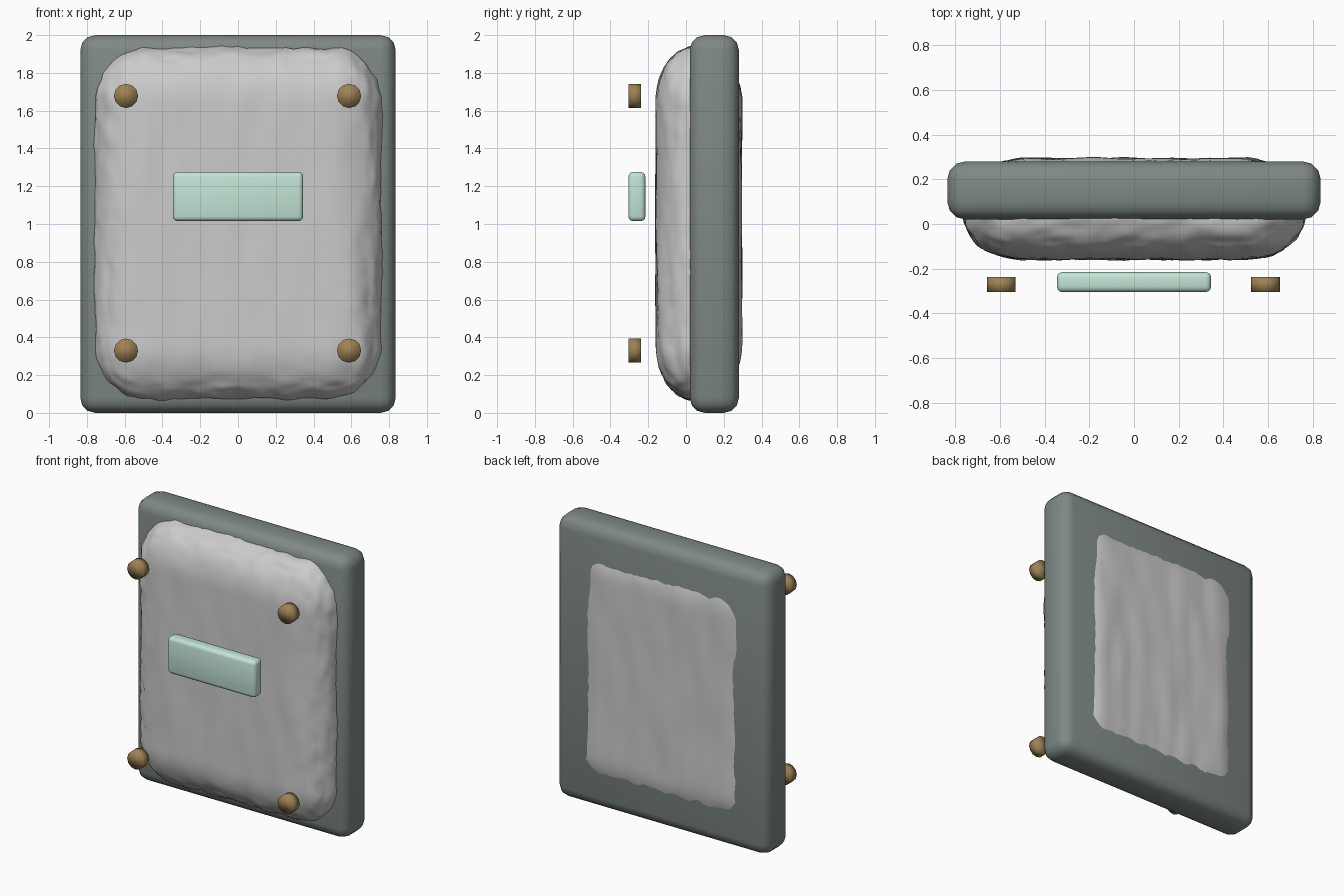
import bpy, bmesh
from mathutils import Vector, noise
from math import pi

if "Cube" in bpy.data.objects:
    bpy.data.objects.remove(bpy.data.objects["Cube"])


def material(name, rgb):
    m = bpy.data.materials.new(name)
    m.diffuse_color = (*rgb, 1)
    m.use_nodes = True
    m.node_tree.nodes["Principled BSDF"].inputs["Base Color"].default_value = m.diffuse_color
    return m


def rounded_box(name, lo, hi, bevel, segments, mat):
    lo, hi = Vector(lo), Vector(hi)
    bpy.ops.mesh.primitive_cube_add(size=1, location=(lo + hi) / 2)
    ob = bpy.context.object
    ob.name = name
    ob.scale = hi - lo
    bpy.ops.object.transform_apply(location=False, rotation=False, scale=True)
    mod = ob.modifiers.new("Bevel", "BEVEL")
    mod.width, mod.segments = bevel, segments
    bpy.ops.object.modifier_apply(modifier=mod.name)
    bpy.ops.object.shade_smooth_by_angle()
    ob.data.materials.append(mat)
    return ob


slate = material("slate", (0.21, 0.25, 0.235))
mint = material("mint", (0.55, 0.78, 0.67))
bronze = material("bronze", (0.34, 0.22, 0.09))

# Backing slab and name panel
rounded_box("back_slab", (-0.835, 0.02, 0), (0.835, 0.28, 2), 0.08, 3, slate)
rounded_box("front_panel", (-0.345, -0.305, 1.015), (0.345, -0.215, 1.275),
            0.025, 3, mint)

# Weathered stone: soft box with vertically stretched ripples
half = Vector((0.762, 0.226, 0.93))
radius = Vector((0.28, 0.205, 0.29))
bm = bmesh.new()
bmesh.ops.create_cube(bm, size=2)
bmesh.ops.subdivide_edges(bm, edges=bm.edges[:], cuts=35, use_grid_fill=True)
for v in bm.verts:
    p = Vector([a * h for a, h in zip(v.co, half)])
    core = Vector([max(r - h, min(h - r, a)) for a, h, r in zip(p, half, radius)])
    d = Vector([(a - c) / r for a, c, r in zip(p, core, radius)]).normalized()
    n = Vector([a / r for a, r in zip(d, radius)]).normalized()
    q = core + Vector([a * r for a, r in zip(d, radius)])
    ripple = noise.noise(Vector((q.x * 9, q.y * 9, q.z * 2.5)))
    chips = noise.noise(q * 16 + Vector((5, 3, 1)))
    rim = 1 - abs(d.y) ** 8
    v.co = q + n * (0.009 * ripple + 0.011 * chips * rim)
bmesh.ops.recalc_face_normals(bm, faces=bm.faces[:])
for f in bm.faces:
    f.smooth = True
mesh = bpy.data.meshes.new("stone_body")
bm.to_mesh(mesh)
bm.free()
stone = bpy.data.objects.new("stone_body", mesh)
stone.location = (0, 0.067, 1.003)
bpy.context.collection.objects.link(stone)

# Four corner studs
for side, x in (("left", -0.593), ("right", 0.588)):
    for level, z in (("lower", 0.33), ("upper", 1.678)):
        bpy.ops.mesh.primitive_cylinder_add(
            vertices=12, radius=0.064, depth=0.067,
            location=(x, -0.2715, z), rotation=(pi / 2, 0, 0))
        stud = bpy.context.object
        stud.name = f"{level}_{side}_stud"
        bpy.ops.object.shade_smooth()
        stud.data.materials.append(bronze)
